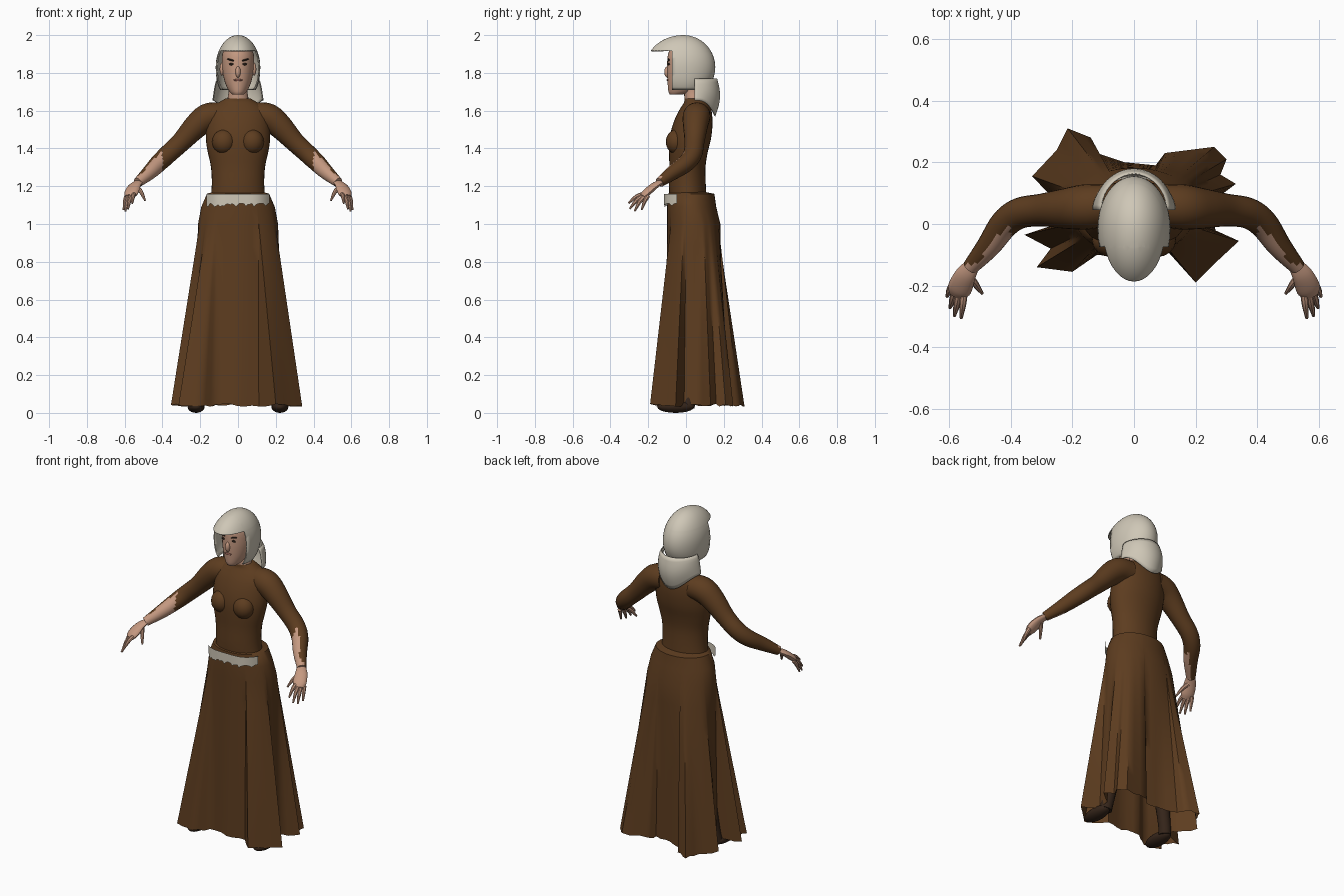
import bpy, bmesh, random
from math import sin, cos, pi, atan2, sqrt, radians
from mathutils import Vector

random.seed(4)
if "Cube" in bpy.data.objects:
    bpy.data.objects.remove(bpy.data.objects["Cube"])


def material(name, *rgb):
    m = bpy.data.materials.new(name)
    m.use_nodes = True
    m.diffuse_color = (*rgb, 1)
    m.node_tree.nodes["Principled BSDF"].inputs["Base Color"].default_value = (*rgb, 1)
    return m


BROWN = material("brown cloth", .11, .046, .014)
IVORY = material("ivory", .62, .57, .47)
SKIN = material("skin", .56, .32, .22)
BOOT = material("dark leather", .035, .018, .01)
DARK = material("dark brow", .03, .018, .012)
LIPS = material("lips", .3, .12, .09)


def finish(bm, name, mats, angle=40, rule=None):
    """Turn a bmesh into a smooth object, colouring faces by a rule."""
    bmesh.ops.recalc_face_normals(bm, faces=bm.faces)
    bm.normal_update()
    for f in bm.faces:
        f.smooth = True
        if rule:
            f.material_index = rule(f)
    me = bpy.data.meshes.new(name)
    bm.to_mesh(me)
    bm.free()
    for m in mats:
        me.materials.append(m)
    me.set_sharp_from_angle(angle=radians(angle))
    ob = bpy.data.objects.new(name, me)
    bpy.context.collection.objects.link(ob)
    return ob


def loft(name, rings, mats, closed=True, caps=False, **kw):
    bm = bmesh.new()
    vs = [[bm.verts.new(p) for p in r] for r in rings]
    n = len(vs[0])
    for a, b in zip(vs, vs[1:]):
        for i in range(n if closed else n - 1):
            j = (i + 1) % n
            bm.faces.new((a[i], a[j], b[j], b[i]))
    if caps:
        bm.faces.new(vs[0])
        bm.faces.new(vs[-1])
    return finish(bm, name, mats, **kw)


def spline(pts, steps=4):
    """Catmull-Rom through points of any dimension."""
    p = [Vector(q) for q in pts]
    p = [p[0] * 2 - p[1]] + p + [p[-1] * 2 - p[-2]]
    out = []
    for a, b, c, d in zip(p, p[1:], p[2:], p[3:]):
        for k in range(steps):
            t = k / steps
            out.append((b * 2 + (c - a) * t + (a * 2 - b * 5 + c * 4 - d) * t * t
                        + (b * 3 - a - c * 3 + d) * t ** 3) / 2)
    return out + [p[-2]]


def oval(z, rx, front, back, n=32):
    c, r = (front + back) / 2, (back - front) / 2
    return [Vector((rx * cos(2 * pi * i / n), c + r * sin(2 * pi * i / n), z)) for i in range(n)]


def body(name, sections, mat, n=32):
    rows = spline([Vector(s) for s in sections], 3)
    return loft(name, [oval(*r, n) for r in rows], [mat], caps=True)


def tube(name, path, mats, side=1, n=14, flat=1, steps=4, **kw):
    """Round limb along (x, y, z, radius) points, mirrored by side."""
    rows = spline(path, steps)
    rings = []
    for i, r in enumerate(rows):
        t = (rows[min(i + 1, len(rows) - 1)] - rows[max(i - 1, 0)]).to_3d().normalized()
        u = t.cross(Vector((0, 0, 1))).normalized()
        v = u.cross(t) * flat
        ring = [r.to_3d() + (u * cos(2 * pi * k / n) + v * sin(2 * pi * k / n)) * r[3]
                for k in range(n)]
        rings.append([Vector((p.x * side, p.y, p.z)) for p in ring])
    return loft(name, rings, mats, caps=True, **kw)


def ball(name, centre, size, mat, n=16, roll=0):
    bm = bmesh.new()
    bmesh.ops.create_uvsphere(bm, u_segments=n, v_segments=n // 2 + 2, radius=1)
    for v in bm.verts:
        x, y, z = (a * b for a, b in zip(v.co, size))
        v.co = Vector((x, y, z + roll * x)) + Vector(centre)
    return finish(bm, name, [mat], 60)


# Bodice
body("bodice", [(1.1, .15, -.085, .11), (1.2, .139, -.09, .105), (1.3, .143, -.088, .103),
                (1.38, .16, -.09, .115), (1.45, .17, -.088, .132), (1.52, .168, -.072, .14),
                (1.58, .16, -.048, .138), (1.62, .135, -.025, .13), (1.645, .1, -.01, .115),
                (1.665, .065, -.008, .1)], BROWN)

# Skirt: a waist oval blending into a deeply folded hem
HEM = [(0, -.11), (.11, -.09), (.2, -.19), (.27, -.12), (.34, -.055), (.24, -.01), (.25, .07),
       (.33, .13), (.28, .16), (.3, .21), (.26, .25), (.1, .23), (.07, .19), (-.03, .2),
       (-.12, .23), (-.14, .28), (-.215, .31), (-.25, .24), (-.33, .155), (-.25, .07),
       (-.22, .01), (-.355, -.035), (-.27, -.08), (-.315, -.14), (-.2, -.155), (-.12, -.1)]
outline = []
for a, b in zip(HEM, HEM[1:] + HEM[:1]):
    outline += [Vector(a).lerp(Vector(b), k / 3) for k in range(3)]
hem_z = [.04 + random.uniform(-.008, .008) for p in outline]


def waist_ring(z, rx, front, back):
    c, r = (front + back) / 2, (back - front) / 2
    ring = []
    for p in outline:
        a = atan2((p.y - .04) / .7, p.x)
        ring.append(Vector((rx * cos(a), c + r * sin(a), z)))
    return ring


rings = [waist_ring(*s) for s in ((1.17, .13, -.08, .1), (1.16, .165, -.095, .15),
                                  (1.09, .195, -.1, .16), (1, .212, -.1, .182))]
hip = rings[-1]
for k in range(1, 9):
    rings.append([h.lerp(Vector((p.x, p.y, z)), k / 8) for h, p, z in zip(hip, outline, hem_z)])
loft("skirt", rings, [BROWN], angle=50)

# Belt patch with a ragged lower edge
xs = [.168 * (i / 16 - 1) for i in range(33)]
belt = [[Vector((x, -.117 + .07 * abs(x / .168) ** 4, z)) for x in xs] for z in (1.16, 1.13)]
belt.append([p - Vector((0, 0, random.uniform(.02, .04))) for p in belt[1]])
loft("belt", belt, [IVORY], closed=False)


# Sleeves cover the outer forearm, the inner forearm is bare
def forearm_rule(side):
    inner = Vector((-.78 * side, -.62, 0))

    def rule(f):
        c = f.calc_center_median()
        return int(c.y < -.01 and abs(c.x) > .4 and (f.normal.dot(inner) > .15 or c.y < -.13))
    return rule


for side, label in ((1, "left"), (-1, "right")):
    tube(label + "_arm", [(.09, .06, 1.575, .07), (.16, .055, 1.565, .073), (.22, .05, 1.52, .066),
                          (.3, .045, 1.435, .053), (.37, .035, 1.37, .05), (.42, 0, 1.322, .047),
                          (.47, -.07, 1.272, .039), (.53, -.14, 1.22, .026)],
         [BROWN, SKIN], side, n=20, steps=5, rule=forearm_rule(side))
    tube(label + "_palm", [(.525, -.135, 1.223, .025), (.548, -.17, 1.2, .035),
                           (.565, -.21, 1.165, .039), (.573, -.23, 1.145, .028)],
         [SKIN], side, flat=.5)
    fingers = {"index": ((.55, -.22, 1.16), (.56, -.305, 1.11)),
               "middle": ((.566, -.225, 1.15), (.582, -.298, 1.08)),
               "ring": ((.58, -.22, 1.145), (.596, -.272, 1.068)),
               "little": ((.59, -.2, 1.15), (.606, -.235, 1.075)),
               "thumb": ((.535, -.165, 1.195), (.492, -.225, 1.125))}
    for finger, (a, b) in fingers.items():
        a, b = Vector(a), Vector(b)
        mid = a.lerp(b, .5) + Vector((0, 0, .01))
        tube(f"{label}_{finger}_finger", [(*a, .012), (*mid, .011), (*b, .005)],
             [SKIN], side, n=8, steps=3)
    # Chest, boots
    ball(label + "_bust", (.075 * side, -.05, 1.435), (.062, .057, .065), BROWN)
    ball(label + "_boot", (.222 * side, -.055, .032), (.045, .098, .032), BOOT)
    tube(label + "_boot_shaft", [(.215, .01, .03, .036), (.2, .02, .12, .036), (.15, .03, .4, .05)],
         [BOOT], side)
    # Brows and eyes
    ball(label + "_brow", (.036 * side, -.092, 1.868), (.022, .006, .005), DARK, roll=.25 * side)
    ball(label + "_eye", (.034 * side, -.091, 1.846), (.014, .006, .006), DARK)
    ball(label + "_ear", (.085 * side, 0, 1.82), (.012, .02, .035), SKIN)

# Head
body("neck", [(1.58, .06, 0, .1), (1.66, .056, -.008, .09), (1.7, .05, -.01, .085),
              (1.78, .05, -.01, .085)], SKIN, 20)
body("head", [(1.685, .028, -.085, -.02), (1.7, .045, -.093, .03), (1.74, .066, -.097, .07),
              (1.79, .079, -.1, .1), (1.84, .085, -.1, .115), (1.9, .083, -.095, .115),
              (1.95, .06, -.07, .09)], SKIN)
ball("nose", (0, -.098, 1.805), (.014, .017, .03), SKIN)
ball("mouth", (0, -.097, 1.762), (.024, .006, .006), LIPS)

# Helmet: an oval dome with a peak, cut open for the face
bm = bmesh.new()
bmesh.ops.create_uvsphere(bm, u_segments=40, v_segments=28, radius=1)
for v in bm.verts:
    x, y, z = v.co
    if z < 0:
        x *= 1 + .25 * z * z
    v.co = (.118 * x, -.015 + y * (.2 if y < 0 else .17), 1.83 + .17 * z)
for axis, at in (((0, 0, 1), 1.917), ((0, 0, 1), 1.71), ((0, 1, 0), -.075)):
    bmesh.ops.bisect_plane(bm, geom=bm.verts[:] + bm.edges[:] + bm.faces[:],
                           plane_co=Vector(axis) * at, plane_no=axis)
doomed = []
for f in bm.faces:
    c = f.calc_center_median()
    if c.z < 1.71 or (c.y < -.075 and c.z < 1.917):
        doomed.append(f)
bmesh.ops.delete(bm, geom=doomed, context="FACES")
helmet = finish(bm, "helmet", [IVORY])
shell = helmet.modifiers.new("thickness", "SOLIDIFY")
shell.thickness = .006

# Neck veil hanging behind the helmet, pointed at the back
rings = []
for k in range(9):
    t = k / 8
    ring = []
    for i in range(25):
        a = pi * i / 24
        bottom = 1.655 - .085 * sin(a) ** 3
        depth = .12 + .02 * sin(pi * t) - .01 * t
        ring.append(Vector(((.108 + .027 * sqrt(t)) * cos(a), .045 + depth * sin(a),
                            1.77 + (bottom - 1.77) * t)))
    rings.append(ring)
veil = loft("neck_veil", rings, [IVORY], closed=False)
veil.modifiers.new("thickness", "SOLIDIFY").thickness = .005
